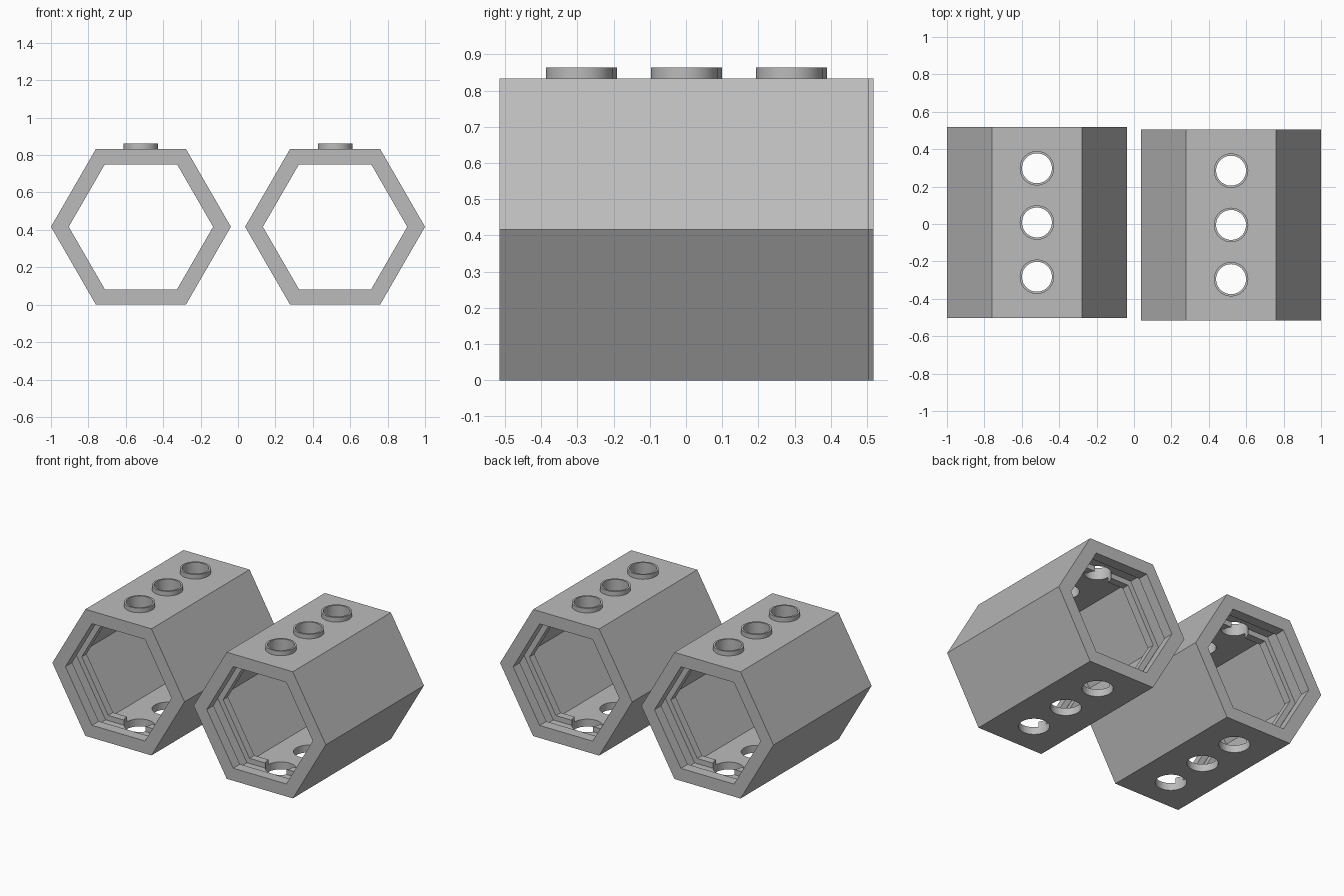
import bpy, bmesh, math

if "Cube" in bpy.data.objects:
    bpy.data.objects.remove(bpy.data.objects["Cube"])

grey = bpy.data.materials.new("light_grey")
grey.diffuse_color = (0.5, 0.5, 0.5, 1)
grey.use_nodes = True
grey.node_tree.nodes["Principled BSDF"].inputs["Base Color"].default_value = grey.diffuse_color

R_OUT, R_LIP, R_GROOVE = 0.481, 0.386, 0.425
HALF, ZC = 0.51, 0.4165
STUD_Y = (-0.29, 0.0, 0.29)


def finish(bm, name, loc):
    bmesh.ops.recalc_face_normals(bm, faces=bm.faces)
    me = bpy.data.meshes.new(name)
    bm.to_mesh(me)
    bm.free()
    me.materials.append(grey)
    ob = bpy.data.objects.new(name, me)
    ob.location = loc
    bpy.context.collection.objects.link(ob)
    return ob


def ring_solid(name, profile, sides, axis, loc):
    """Closed (radius, along) profile swept around the y or z axis."""
    bm = bmesh.new()
    rings = []
    for r, t in profile:
        ring = []
        for i in range(sides):
            a = 2 * math.pi * i / sides
            u, v = r * math.cos(a), r * math.sin(a)
            ring.append(bm.verts.new((u, t, v) if axis == "y" else (u, v, t)))
        rings.append(ring)
    for k, ring in enumerate(rings):
        nxt = rings[(k + 1) % len(rings)]
        for i in range(sides):
            j = (i + 1) % sides
            bm.faces.new((ring[i], ring[j], nxt[j], nxt[i]))
    return finish(bm, name, loc)


def cutter(name, r, z0, z1, loc):
    bm = bmesh.new()
    bmesh.ops.create_cone(bm, cap_ends=True, segments=48, radius1=r, radius2=r, depth=z1 - z0)
    ob = finish(bm, name, (loc[0], loc[1], (z0 + z1) / 2))
    ob.hide_render = True
    ob.hide_set(True)
    return ob


def cut(ob, tool):
    m = ob.modifiers.new("hole", "BOOLEAN")
    m.operation, m.solver, m.object = "DIFFERENCE", "EXACT", tool


# Bore: lip, groove, rib, wide groove, then mirrored
steps = [(R_LIP, -0.51), (R_LIP, -0.44), (R_GROOVE, -0.44), (R_GROOVE, -0.34),
         (R_LIP, -0.34), (R_LIP, -0.29), (R_GROOVE, -0.29)]
bore = steps + [(r, -y) for r, y in reversed(steps)]
tube_profile = [(R_OUT, HALF), (R_OUT, -HALF)] + bore

for side, cx, cy in (("left", -0.519, 0.008), ("right", 0.519, -0.005)):
    tube = ring_solid(side + "_hex_tube", tube_profile, 6, "y", (cx, cy, ZC))
    for n, y in enumerate(STUD_Y):
        p = (cx, cy + y)
        # Socket hole in the floor, narrower hole through the roof
        cut(tube, cutter(f"{side}_socket_cutter_{n}", 0.092, -0.1, 0.2, p))
        cut(tube, cutter(f"{side}_roof_cutter_{n}", 0.08, 0.6, 1.0, p))
        # Hollow stud on the roof
        stud = ring_solid(f"{side}_stud_{n}", [(0.092, 0.825), (0.092, 0.863), (0.08, 0.863), (0.08, 0.825)],
                          48, "z", (p[0], p[1], 0))
        bpy.context.view_layer.objects.active = stud
        bpy.ops.object.select_all(action="DESELECT")
        stud.select_set(True)
        bpy.ops.object.shade_smooth_by_angle(angle=math.radians(30))
